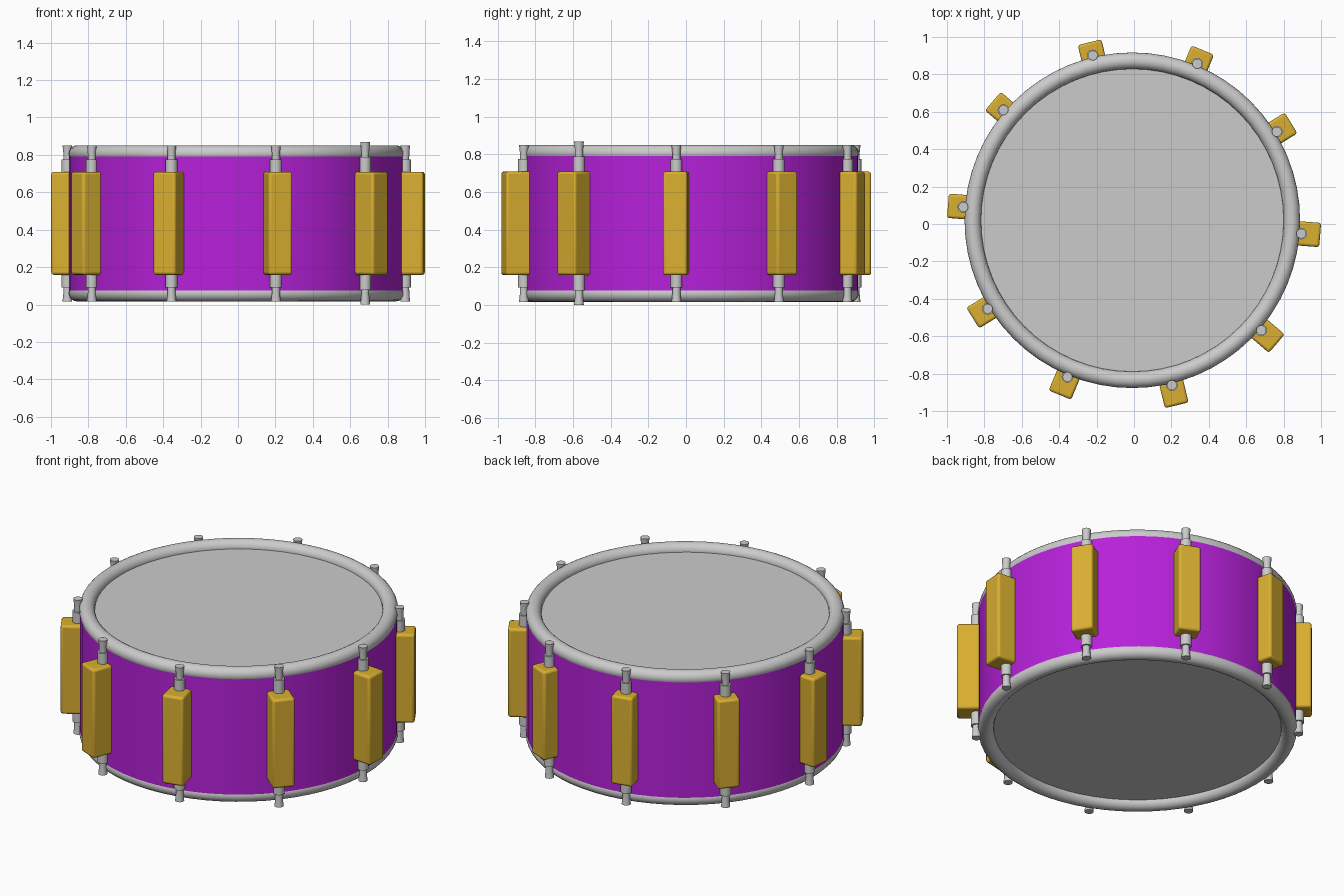
import bpy, bmesh, math
from mathutils import Vector

if "Cube" in bpy.data.objects:
    bpy.data.objects.remove(bpy.data.objects["Cube"])

CX, CY = -0.009, 0.02          # drum axis
MID = 0.434                    # mid height
HALF = 0.373                   # half height of shell


def material(name, color):
    m = bpy.data.materials.new(name)
    m.diffuse_color = color
    m.use_nodes = True
    m.node_tree.nodes["Principled BSDF"].inputs["Base Color"].default_value = m.diffuse_color
    return m


purple = material("purple", (0.47, 0.015, 0.70, 1))
gold = material("gold", (0.70, 0.43, 0.03, 1))


def finish(name, mat=None):
    ob = bpy.context.object
    ob.name = ob.data.name = name
    if mat:
        ob.data.materials.append(mat)
    bpy.ops.object.shade_smooth_by_angle(angle=math.radians(35))
    return ob


def lathe(name, profile, loc, segs):
    """Closed solid of revolution from (radius, z) points."""
    bm = bmesh.new()
    rings = []
    for r, z in profile:
        rings.append([bm.verts.new((r * math.cos(2 * math.pi * i / segs),
                                    r * math.sin(2 * math.pi * i / segs), z))
                      for i in range(segs)])
    for a, b in zip(rings, rings[1:]):
        for i in range(segs):
            j = (i + 1) % segs
            bm.faces.new((a[i], a[j], b[j], b[i]))
    bm.faces.new(rings[0][::-1])
    bm.faces.new(rings[-1])
    me = bpy.data.meshes.new(name)
    bm.to_mesh(me)
    bm.free()
    ob = bpy.data.objects.new(name, me)
    bpy.context.collection.objects.link(ob)
    ob.location = loc
    bpy.ops.object.select_all(action='DESELECT')
    bpy.context.view_layer.objects.active = ob
    ob.select_set(True)
    return finish(name)


# Shell: open purple tube
bpy.ops.mesh.primitive_cylinder_add(vertices=64, radius=0.894, depth=2 * HALF,
                                    end_fill_type='NOTHING', location=(CX, CY, MID))
finish("shell", purple)

# Heads and hoops, top and bottom
for label, s in (("top", 1), ("bottom", -1)):
    z = MID + s * HALF
    bpy.ops.mesh.primitive_circle_add(vertices=64, radius=0.85, fill_type='NGON',
                                      location=(CX, CY, z),
                                      rotation=(0 if s > 0 else math.pi, 0, 0))
    finish(label + "_head")
    bpy.ops.mesh.primitive_torus_add(major_segments=64, minor_segments=20,
                                     major_radius=0.853, minor_radius=0.044,
                                     location=(CX, CY, z))
    finish(label + "_hoop")

# Ten lugs with tension rods
for i in range(10):
    a = math.radians(-4.5 + 36 * i)
    d = Vector((math.cos(a), math.sin(a), 0))
    centre = Vector((CX, CY, MID))

    # Lug casing, slightly off-centre from the shell
    out = 0.998 + d.dot(Vector((0.008, -0.018, 0)))
    bpy.ops.mesh.primitive_cube_add(size=1, location=centre + d * (out - 0.07),
                                    rotation=(0, 0, a))
    bpy.context.object.scale = (0.14, 0.13, 0.55)
    bpy.ops.object.transform_apply(location=False, rotation=False, scale=True)
    lug = finish("lug_%d" % (i + 1), gold)
    bev = lug.modifiers.new("bevel", 'BEVEL')
    bev.width = 0.014
    bev.segments = 3

    # Stepped rod, one of them a little longer
    k = 1.04 if i == 9 else 1.0
    upper = [(0.031, 0.27), (0.031, 0.342), (0.021, 0.342), (0.022, 0.38), (0.026, 0.417)]
    profile = [(r, -z * k) for r, z in reversed(upper)] + [(r, z * k) for r, z in upper]
    lathe("tension_rod_%d" % (i + 1), profile, centre + d * 0.906, 20)
